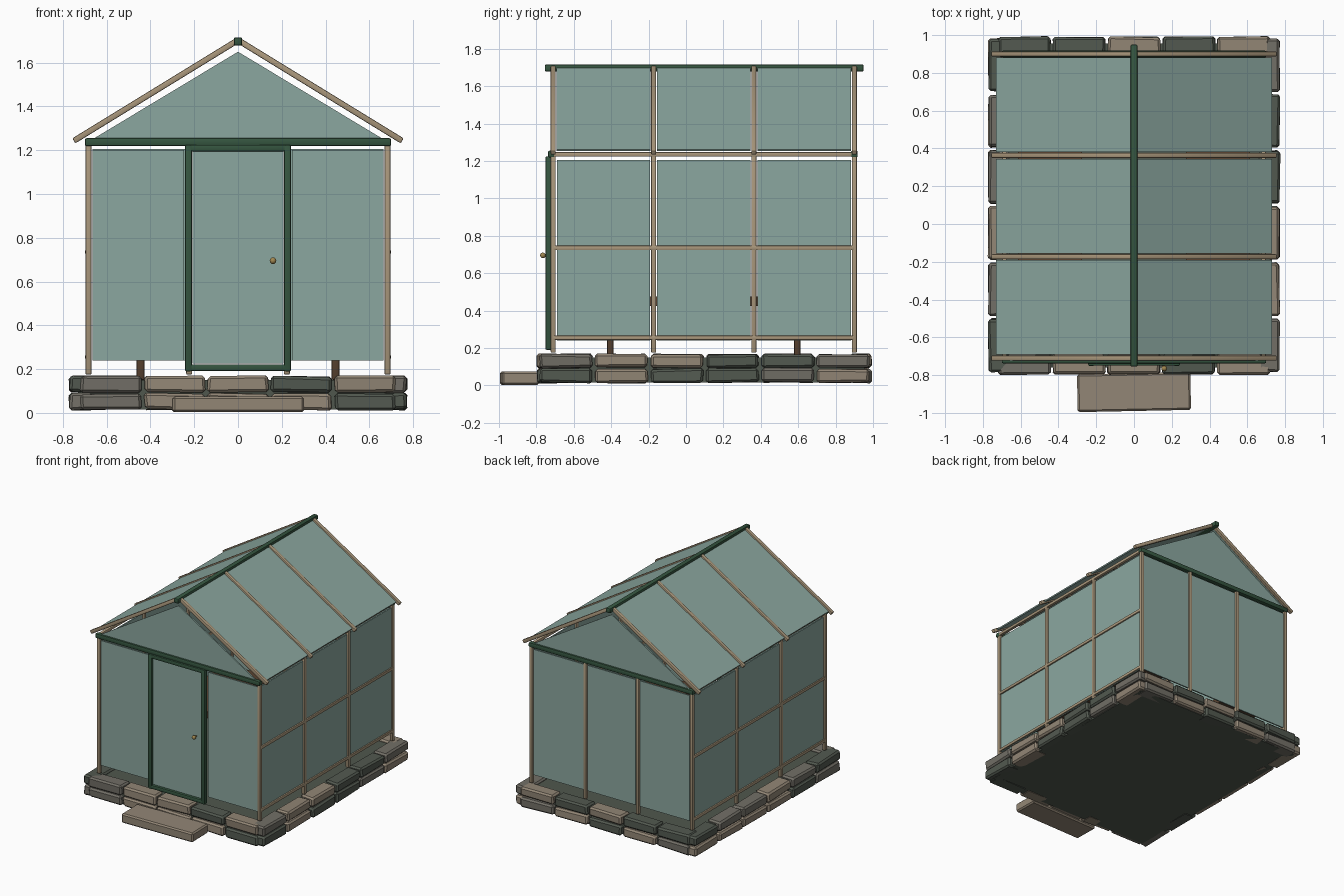
import bpy, bmesh, math, random
from mathutils import Vector, Matrix

if "Cube" in bpy.data.objects:
    bpy.data.objects.remove(bpy.data.objects["Cube"])

random.seed(4)


def mat(name, r, g, b):
    m = bpy.data.materials.new(name)
    m.diffuse_color = (r, g, b, 1)
    m.use_nodes = True
    m.node_tree.nodes["Principled BSDF"].inputs["Base Color"].default_value = m.diffuse_color
    return m


GLASS = mat("glass", 0.26, 0.39, 0.35)
WOOD = mat("pale_wood", 0.40, 0.31, 0.20)
GREEN = mat("green_paint", 0.035, 0.09, 0.05)
SLAB = mat("slab_grey", 0.08, 0.095, 0.075)
BROWN = mat("bench_brown", 0.10, 0.055, 0.03)
BRASS = mat("brass", 0.35, 0.24, 0.08)
STONES = [mat("stone_tan", 0.29, 0.24, 0.18), mat("stone_grey", 0.17, 0.16, 0.135),
          mat("stone_dark", 0.085, 0.10, 0.08)]


def finish(bm, name, m):
    bmesh.ops.recalc_face_normals(bm, faces=bm.faces)
    me = bpy.data.meshes.new(name)
    bm.to_mesh(me)
    bm.free()
    me.materials.append(m)
    ob = bpy.data.objects.new(name, me)
    bpy.context.collection.objects.link(ob)
    return ob


def box(name, lo, hi, m, bevel=0.0, rot=0.0, jitter=0.0):
    size = Vector(hi) - Vector(lo)
    centre = (Vector(hi) + Vector(lo)) / 2
    bm = bmesh.new()
    bmesh.ops.create_cube(bm, size=1)
    for v in bm.verts:
        v.co = Vector(c * s + random.uniform(-jitter, jitter) for c, s in zip(v.co, size))
    if bevel:
        bmesh.ops.bevel(bm, geom=bm.edges[:], offset=bevel, segments=1, affect='EDGES')
    bm.transform(Matrix.Translation(centre) @ Matrix.Rotation(rot, 4, 'Z'))
    return finish(bm, name, m)


def beam(name, a, b, w, m, h=None):
    """Square bar with softened edges from a to b."""
    a, b = Vector(a), Vector(b)
    d = (b - a).normalized()
    side = d.cross(Vector((0, 1, 0)) if abs(d.y) < 0.9 else Vector((0, 0, 1))).normalized()
    up = side.cross(d)
    frame = Matrix((side, up, d)).transposed().to_4x4()
    bm = bmesh.new()
    bmesh.ops.create_cube(bm, size=1)
    bm.transform(Matrix.Diagonal((w, h or w, (b - a).length, 1)))
    bmesh.ops.bevel(bm, geom=bm.edges[:], offset=w * 0.22, segments=2, profile=0.5, affect='EDGES')
    bm.transform(Matrix.Translation((a + b) / 2) @ frame)
    ob = finish(bm, name, m)
    ob.data.shade_smooth()
    ob.data.set_sharp_from_angle(angle=math.radians(40))
    return ob


# Floor slab, two courses of edging stones and the doorstep
box("floor_slab", (-0.73, -0.76, 0.015), (0.73, 0.955, 0.15), SLAB)


def stone(lo, hi):
    box("edging_stone", lo, hi, random.choice(STONES), 0.012,
        random.uniform(-0.012, 0.012), 0.005)


for z0, z1 in ((0.015, 0.088), (0.095, 0.167)):
    for i in range(5):
        x = -0.725 + i * 0.29
        for y in (-0.74, 0.935):
            stone((x + 0.007, y - 0.055, z0), (x + 0.283, y + 0.055, z1))
    for i in range(6):
        y = -0.79 + i * 0.2967
        for x in (-0.715, 0.715):
            stone((x - 0.055, y + 0.009, z0), (x + 0.055, y + 0.288, z1))
box("doorstep", (-0.30, -0.99, 0.003), (0.30, -0.79, 0.075), STONES[0], 0.01, 0.02)

# Side walls: posts, rails, glass
YS = (-0.71, -0.173, 0.363, 0.90)
EAVE = 1.235
for s in (-1, 1):
    x = 0.683 * s
    for y in YS:
        beam("side_post", (x, y, 0.175), (x, y, EAVE), 0.027, WOOD)
    for z in (0.255, 0.735, EAVE):
        beam("side_rail", (x + 0.003 * s, YS[0], z), (x + 0.003 * s, YS[3], z), 0.024, WOOD)
    for a, b in zip(YS, YS[1:]):
        box("side_glass", (x - 0.005, a + 0.019, 0.24), (x + 0.005, b - 0.019, 1.205), GLASS)

# Front and back top beams and gables
for y in (-0.72, 0.90):
    beam("gable_beam", (-0.70, y, 1.237), (0.70, y, 1.237), 0.036, GREEN)
    bm = bmesh.new()
    f = bm.faces.new([bm.verts.new(p) for p in
                      ((-0.665, y - 0.005 + 0.01, 1.25), (0.665, y + 0.005, 1.25), (0, y + 0.005, 1.65))])
    r = bmesh.ops.extrude_face_region(bm, geom=[f])
    bmesh.ops.translate(bm, vec=(0, -0.01, 0),
                        verts=[v for v in r["geom"] if isinstance(v, bmesh.types.BMVert)])
    finish(bm, "gable_glass", GLASS)

# End wall glass and back posts
for a, b in ((-0.665, -0.247), (0.247, 0.665)):
    box("front_glass", (a, -0.715, 0.24), (b, -0.705, 1.2), GLASS)
for a, b in ((-0.665, -0.24), (-0.205, 0.205), (0.24, 0.665)):
    box("back_glass", (a, 0.895, 0.24), (b, 0.905, 1.205), GLASS)
for x in (-0.223, 0.223):
    beam("back_post", (x, 0.90, 0.175), (x, 0.90, EAVE), 0.027, WOOD)

# Door with frame and knob
for x in (-0.226, 0.226):
    beam("door_frame_side", (x, -0.735, 0.19), (x, -0.735, 1.225), 0.033, GREEN)
for z in (0.207, 1.21):
    beam("door_frame_bar", (-0.24, -0.735, z), (0.24, -0.735, z), 0.03, GREEN)
box("door_panel", (-0.207, -0.736, 0.225), (0.207, -0.724, 1.195), GLASS)
bm = bmesh.new()
bmesh.ops.create_uvsphere(bm, u_segments=12, v_segments=8, radius=0.015)
bm.transform(Matrix.Translation((0.16, -0.765, 0.695)))
finish(bm, "door_knob", BRASS).data.shade_smooth()
beam("knob_stem", (0.16, -0.765, 0.695), (0.16, -0.735, 0.695), 0.01, BRASS)

# Roof: ridge, rafters, sloping glass
beam("ridge_beam", (0, -0.755, 1.697), (0, 0.95, 1.697), 0.038, GREEN)
TOP, FOOT = Vector((0, 0, 1.703)), Vector((0.75, 0, 1.243))
for s in (-1, 1):
    foot = Vector((FOOT.x * s, 0, FOOT.z))
    for y in YS:
        off = Vector((0, y, 0))
        beam("rafter", TOP + off, foot + off, 0.027, WOOD)
    for a, b in zip(YS, YS[1:]):
        mid = Vector((0, (a + b) / 2, 0))
        p, q = TOP.lerp(foot, 0.02), TOP.lerp(foot, 0.97)
        d = (q - p).normalized()
        n = Vector((-d.z, 0, d.x))
        bm = bmesh.new()
        bmesh.ops.create_cube(bm, size=1)
        bm.transform(Matrix.Diagonal(((q - p).length, b - a - 0.036, 0.01, 1)))
        bm.transform(Matrix.Translation((p + q) / 2 + mid)
                     @ Matrix((d, Vector((0, 1, 0)), n)).transposed().to_4x4())
        finish(bm, "roof_glass", GLASS)

# Benches inside along both sides
for s in (-1, 1):
    x = 0.445 * s
    box("bench_top", (x - 0.17, -0.55, 0.425), (x + 0.17, 0.75, 0.475), BROWN)
    for y in (-0.405, 0.595):
        beam("bench_leg", (x, y, 0.15), (x, y, 0.43), 0.036, BROWN)
